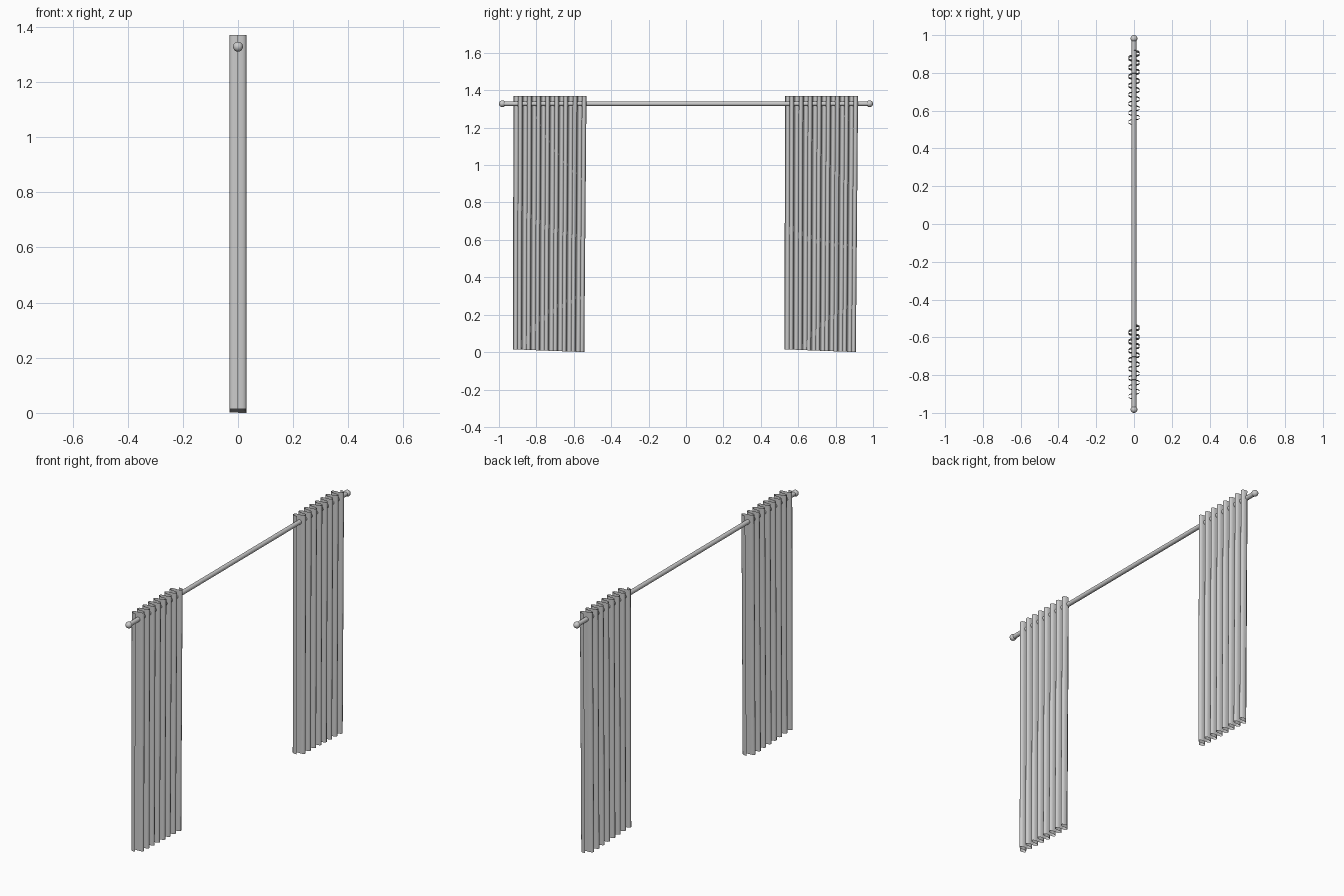
import bpy, bmesh, math

if "Cube" in bpy.data.objects:
    bpy.data.objects.remove(bpy.data.objects["Cube"])

ROD_Z, TOP_Z = 1.328, 1.37
FOLDS, WIDTH, DEPTH, STEPS = 8, 0.39, 0.03, 20


def smooth(obj):
    bpy.ops.object.select_all(action='DESELECT')
    obj.select_set(True)
    bpy.context.view_layer.objects.active = obj
    bpy.ops.object.shade_smooth_by_angle(angle=math.radians(40))


# Curtain panel: a rounded serpentine of pleats, hem slightly skewed
def curtain(name, y_start):
    bm = bmesh.new()
    rows = []
    n = FOLDS * STEPS
    for r in range(9):
        f = r / 8                                   # 0 at top, 1 at hem
        row = []
        for i in range(n + 1):
            u = i / n
            a = 2 * math.pi * FOLDS * u
            fold = WIDTH / FOLDS * (a / (2 * math.pi) - 0.085 * math.sin(2 * a))
            y = y_start + fold - f * (0.004 + 0.008 * u)
            hem = 0.015 * (1 - u)
            row.append(bm.verts.new((-DEPTH * math.sin(a), y, TOP_Z + (hem - TOP_Z) * f)))
        rows.append(row)
    for top, low in zip(rows, rows[1:]):
        for i in range(n):
            bm.faces.new((top[i], low[i], low[i + 1], top[i + 1]))
    mesh = bpy.data.meshes.new(name)
    bm.to_mesh(mesh)
    bm.free()
    obj = bpy.data.objects.new(name, mesh)
    bpy.context.collection.objects.link(obj)
    smooth(obj)


curtain("curtain_left", -0.922)
curtain("curtain_right", 0.53)

# Rod
bpy.ops.mesh.primitive_cylinder_add(vertices=32, radius=0.0125, depth=1.95,
                                    location=(0, 0, ROD_Z), rotation=(math.pi / 2, 0, 0))
rod = bpy.context.object
rod.name = "curtain_rod"
smooth(rod)

# Ball finials
for side, name in ((-1, "finial_left"), (1, "finial_right")):
    bpy.ops.mesh.primitive_uv_sphere_add(segments=32, ring_count=16, radius=0.018,
                                         location=(0, side * 0.982, ROD_Z),
                                         rotation=(math.pi / 2, 0, 0))
    ball = bpy.context.object
    ball.name = name
    smooth(ball)
